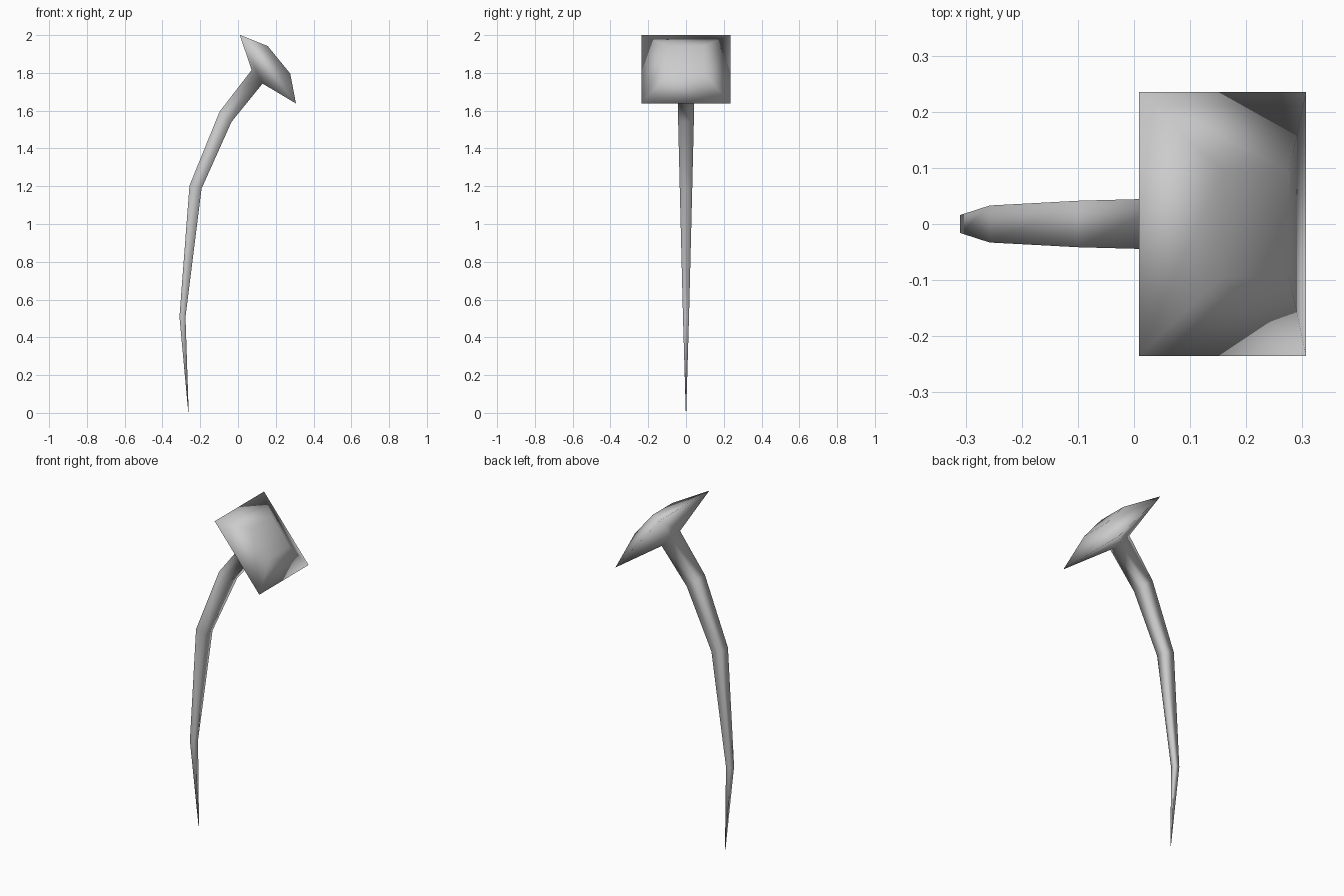
import bpy
import bmesh
from math import radians, cos, sin
from mathutils import Vector

cube = bpy.data.objects.get("Cube")
if cube:
    bpy.data.objects.remove(cube, do_unlink=True)

# Plain grey metal
steel = bpy.data.materials.new("grey_metal")
steel.use_nodes = True
colour = (0.6, 0.6, 0.6, 1.0)
steel.diffuse_color = colour
steel.node_tree.nodes["Principled BSDF"].inputs["Base Color"].default_value = colour

# Square sections from head to tip: centre x, centre z, tilt, half width
HEAD_TILT = 50.7
sections = [
    (0.217, 1.869, HEAD_TILT, 0.094),   # flat top of head
    (0.158, 1.82, HEAD_TILT, 0.235),    # rim of head
    (0.101, 1.779, HEAD_TILT, 0.046),   # neck under head
    (-0.066, 1.568, 40, 0.0415),        # upper bend
    (-0.225, 1.195, 14, 0.033),         # middle bend
    (-0.294, 0.508, 0, 0.016),          # lower bend
    (-0.262, 0.0, 0, 0.001),            # tip
]


def square_ring(bm, x, z, tilt, half):
    across = Vector((cos(radians(tilt)), 0, -sin(radians(tilt)))) * half
    side = Vector((0, half, 0))
    centre = Vector((x, 0, z))
    return [bm.verts.new(centre + across * a + side * b)
            for a, b in ((-1, -1), (1, -1), (1, 1), (-1, 1))]


# Bent nail lofted through the sections, closed at both ends
bm = bmesh.new()
rings = [square_ring(bm, *s) for s in sections]
for upper, lower in zip(rings, rings[1:]):
    for i in range(4):
        j = (i + 1) % 4
        bm.faces.new((upper[i], upper[j], lower[j], lower[i]))
bm.faces.new(rings[0])
bm.faces.new(rings[-1])
bmesh.ops.recalc_face_normals(bm, faces=bm.faces)
for face in bm.faces:
    face.smooth = True

mesh = bpy.data.meshes.new("bent_nail")
bm.to_mesh(mesh)
bm.free()
mesh.materials.append(steel)
nail = bpy.data.objects.new("bent_nail", mesh)
bpy.context.collection.objects.link(nail)
